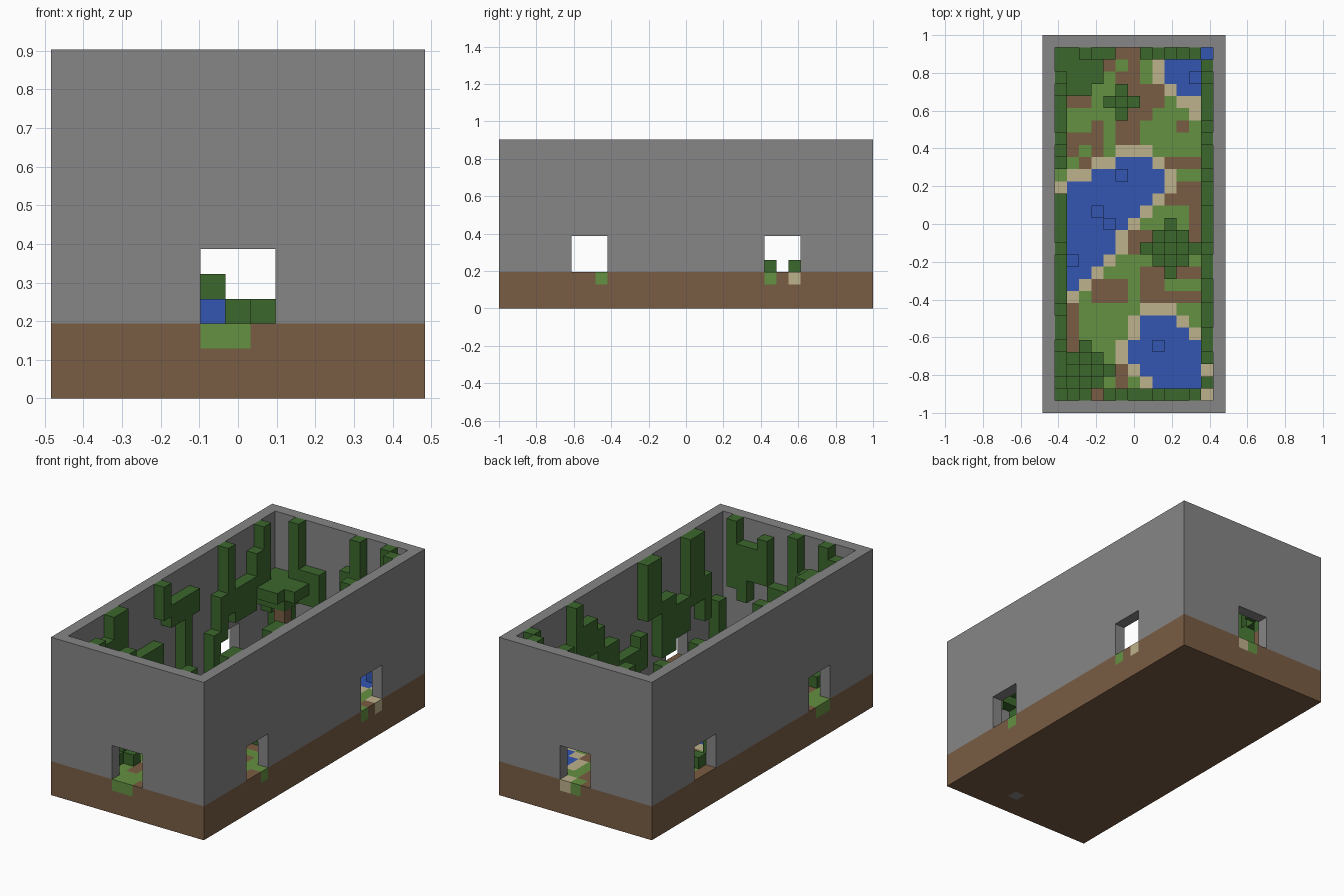
import bpy
import bmesh
from mathutils import Vector

if "Cube" in bpy.data.objects:
    bpy.data.objects.remove(bpy.data.objects["Cube"])

# Block grid: columns (x), rows (y), levels (z)
COLS, ROWS, TOP, FLOOR = 15, 31, 14, 3
UNIT = 2 / ROWS
ORIGIN = Vector((-COLS / 2, -ROWS / 2, 0))


def material(name, rgb):
    mat = bpy.data.materials.new(name)
    mat.use_nodes = True
    mat.diffuse_color = (*rgb, 1)
    mat.node_tree.nodes["Principled BSDF"].inputs["Base Color"].default_value = (*rgb, 1)
    return mat


MATS = {
    "stone": material("stone grey", (0.238, 0.238, 0.238)),
    "earth": material("earth brown", (0.19, 0.107, 0.056)),
    "grass": material("grass green", (0.127, 0.283, 0.054)),
    "leaf": material("leaf green", (0.045, 0.136, 0.026)),
    "water": material("water blue", (0.034, 0.093, 0.445)),
    "sand": material("sand", (0.509, 0.44, 0.262)),
}


def face_corners(cell, axis, side):
    """Four corners of one side of a block, wound to face outwards."""
    a, b = (axis + 1) % 3, (axis + 2) % 3
    corners = []
    for da, db in ((0, 0), (1, 0), (1, 1), (0, 1)):
        p = list(cell)
        p[axis] += side
        p[a] += da
        p[b] += db
        corners.append(tuple(p))
    return corners if side else corners[::-1]


def build(name, cells):
    """Make one object from {cell: colour key}, leaving out the buried faces."""
    bm = bmesh.new()
    verts = {}
    keys = sorted(set(cells.values()))
    for cell, key in cells.items():
        for axis in range(3):
            for side in (0, 1):
                near = list(cell)
                near[axis] += 2 * side - 1
                if tuple(near) in cells:
                    continue
                quad = []
                for p in face_corners(cell, axis, side):
                    if p not in verts:
                        verts[p] = bm.verts.new((Vector(p) + ORIGIN) * UNIT)
                    quad.append(verts[p])
                bm.faces.new(quad).material_index = keys.index(key)
    mesh = bpy.data.meshes.new(name)
    bm.to_mesh(mesh)
    bm.free()
    for key in keys:
        mesh.materials.append(MATS[key])
    bpy.context.collection.objects.link(bpy.data.objects.new(name, mesh))


def box(i0, i1, j0, j1, k0, k1, key):
    """Solid block of cells; the upper limits are included."""
    return {(i, j, k): key for i in range(i0, i1 + 1)
            for j in range(j0, j1 + 1) for k in range(k0, k1 + 1)}


# Earth base with a grass top inside the walls
SURFACE = FLOOR - 1
ground = box(0, COLS - 1, 0, ROWS - 1, 0, SURFACE, "earth")
ground.update(box(1, COLS - 2, 1, ROWS - 2, SURFACE, SURFACE, "grass"))
ground[9, 2, 0] = "stone"

# Bare earth patches: first and last column, first and last row
for patch in ((7, 7, 26, 29), (6, 6, 29, 29), (5, 5, 28, 28), (6, 6, 27, 27),
              (8, 9, 25, 26), (2, 3, 25, 25), (7, 8, 24, 24), (6, 7, 22, 23),
              (11, 11, 23, 23), (2, 4, 22, 22), (4, 4, 21, 23), (2, 2, 21, 21),
              (3, 3, 20, 20), (10, 12, 20, 20), (10, 12, 17, 18), (12, 12, 13, 16),
              (7, 8, 13, 14), (8, 9, 10, 11), (11, 12, 11, 11), (4, 6, 9, 10),
              (8, 12, 9, 9), (2, 2, 5, 8), (6, 6, 2, 3), (4, 4, 1, 1)):
    ground.update(box(*patch, SURFACE, SURFACE, "earth"))

# Ponds: first row, then the first and last column of each row going back
PONDS = (
    (2, ((9, 12), (8, 12), (7, 12), (7, 12), (8, 11), (8, 10))),
    (10, ((2, 2), (2, 3), (2, 4), (2, 5), (2, 5), (2, 6),
          (2, 7), (2, 8), (2, 9), (4, 9), (6, 8))),
    (26, ((11, 12), (10, 12), (10, 12))),
)
water = {(13, 29)}
for first_row, spans in PONDS:
    for n, (start, end) in enumerate(spans):
        water.update((i, first_row + n) for i in range(start, end + 1))

# Sandy shore around every pond
for i, j in water:
    for di, dj in ((1, 0), (-1, 0), (0, 1), (0, -1)):
        if 0 < i + di < COLS - 1 and 0 < j + dj < ROWS - 1:
            ground[i + di, j + dj, SURFACE] = "sand"
for i, j in ((13, 1), (12, 24)):
    ground[i, j, SURFACE] = "sand"
for i, j in water:
    ground[i, j, SURFACE] = "water"

# Thresholds in the doorways
for i, j, key in ((6, 0, "grass"), (7, 0, "grass"), (7, 30, "grass"), (8, 30, "sand"),
                  (0, 6, "grass"), (0, 7, "grass"), (14, 8, "grass"),
                  (14, 22, "grass"), (14, 24, "sand")):
    ground[i, j, SURFACE] = key
build("ground", ground)

# Single raised blocks of water
SPRINGS = ((13, 29), (12, 27), (6, 19), (4, 16), (5, 15), (2, 12), (9, 5))
build("water_blocks", {(i, j, FLOOR): "water" for i, j in SPRINGS})

# Stone walls with six doorways cut through them
walls = box(0, COLS - 1, 0, ROWS - 1, FLOOR, TOP - 1, "stone")
hollows = [(1, COLS - 2, 1, ROWS - 2, FLOOR, TOP - 1)]
hollows.append((6, 8, 0, ROWS - 1, FLOOR, FLOOR + 2))
for row in (6, 22):
    hollows.append((0, COLS - 1, row, row + 2, FLOOR, FLOOR + 2))
for hollow in hollows:
    for cell in box(*hollow, "stone"):
        walls.pop(cell, None)
build("walls", walls)


# Climbing vines: first and last cell along the wall, bottom and top level
def vines(name, spans, column=None, row=None):
    cells = {}
    for start, end, low, high in spans:
        if column is None:
            cells.update(box(start, end, row, row, low, high - 1, "leaf"))
        else:
            cells.update(box(column, column, start, end, low, high - 1, "leaf"))
    build(name, cells)


vines("right_wall_vines", (
    (1, 2, 3, 7), (3, 4, 5, 9), (5, 5, 8, 12), (6, 7, 9, 14), (8, 8, 9, 10),
    (9, 12, 7, 9), (13, 13, 11, 14), (14, 17, 10, 12), (16, 16, 4, 10),
    (20, 20, 3, 7), (21, 21, 6, 10), (22, 22, 8, 14), (22, 22, 3, 4),
    (23, 25, 7, 10), (26, 26, 9, 12), (27, 27, 9, 14), (28, 28, 6, 9),
    (29, 29, 3, 9)), column=1)
vines("left_wall_vines", (
    (2, 2, 3, 7), (4, 4, 6, 10), (5, 6, 8, 14), (7, 8, 6, 9), (9, 10, 5, 10),
    (11, 12, 9, 14), (13, 13, 5, 8), (14, 16, 3, 7), (17, 18, 6, 9),
    (19, 19, 7, 11), (20, 21, 9, 12), (22, 22, 8, 14), (23, 23, 7, 10),
    (24, 26, 6, 9), (27, 27, 9, 12), (28, 28, 10, 14)), column=COLS - 2)
vines("back_wall_vines", (
    (1, 2, 4, 9), (3, 3, 9, 14), (4, 5, 7, 10), (8, 8, 7, 11), (9, 9, 9, 14),
    (10, 10, 6, 10), (11, 11, 8, 11), (12, 12, 8, 14)), row=ROWS - 2)
vines("front_wall_vines", (
    (1, 1, 3, 8), (2, 2, 7, 13), (3, 3, 9, 14), (5, 5, 6, 11), (6, 6, 8, 14),
    (7, 8, 6, 9), (9, 9, 9, 13), (10, 10, 9, 12), (11, 11, 7, 12),
    (12, 12, 8, 14)), row=1)

# Stepped bushes
for name, ci, cj, radius in (("middle_bush", 10, 13, 2), ("small_bush", 6, 25, 1),
                             ("front_bush", 3, 3, 2)):
    build(name, {(i, j, k): "leaf" for i, j, k in
                 box(ci - radius, ci + radius, cj - radius, cj + radius,
                     FLOOR, FLOOR + radius, "leaf")
                 if abs(i - ci) + abs(j - cj) + k - FLOOR <= radius})

# Tree in the back corner
canopy = box(1, 4, 26, 29, 8, 8, "leaf")
canopy.pop((4, 26, 8))
canopy.update(box(1, 3, 27, 29, 7, 7, "leaf"))
build("tree_canopy", canopy)
build("tree_trunk", box(3, 3, 27, 27, FLOOR, 6, "earth"))
